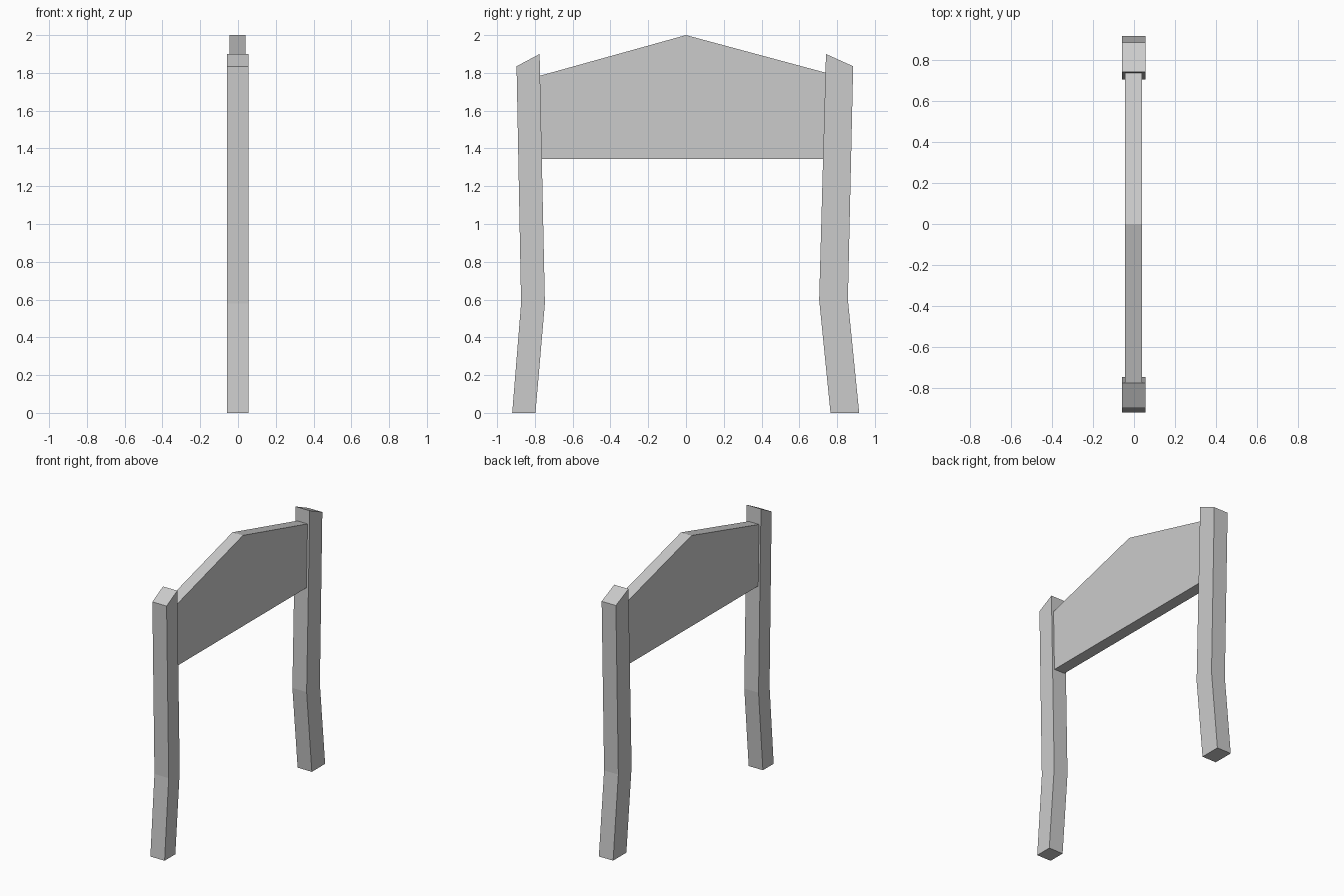
import bpy
import bmesh

cube = bpy.data.objects.get("Cube")
if cube:
    bpy.data.objects.remove(cube, do_unlink=True)

grey = bpy.data.materials.new("light grey")
grey.use_nodes = True
colour = (0.6, 0.6, 0.6, 1)
grey.diffuse_color = colour
grey.node_tree.nodes["Principled BSDF"].inputs["Base Color"].default_value = colour


def extrude_profile(name, profile, x_min, x_max):
    """Extrude a (y, z) outline along x into a flat-shaded solid."""
    bm = bmesh.new()
    face = bm.faces.new([bm.verts.new((x_min, y, z)) for y, z in profile])
    result = bmesh.ops.extrude_face_region(bm, geom=[face])
    moved = [v for v in result["geom"] if isinstance(v, bmesh.types.BMVert)]
    bmesh.ops.translate(bm, verts=moved, vec=(x_max - x_min, 0, 0))
    bmesh.ops.recalc_face_normals(bm, faces=bm.faces)
    mesh = bpy.data.meshes.new(name)
    bm.to_mesh(mesh)
    bm.free()
    mesh.materials.append(grey)
    obj = bpy.data.objects.new(name, mesh)
    bpy.context.collection.objects.link(obj)
    return obj


# Bent posts with sloping tops
extrude_profile("front_post", [(-0.92, 0), (-0.797, 0), (-0.747, 0.58),
                               (-0.775, 1.9), (-0.897, 1.835), (-0.873, 0.58)],
                -0.058, 0.056)
extrude_profile("back_post", [(0.765, 0), (0.917, 0), (0.857, 0.6),
                              (0.885, 1.835), (0.741, 1.9), (0.705, 0.6)],
                -0.058, 0.056)

# Gabled board, its ends seated in the posts
extrude_profile("gable_board", [(-0.775, 1.343), (0.74, 1.343), (0.75, 1.798),
                                (0, 2), (-0.78, 1.783)],
                -0.044, 0.04)
